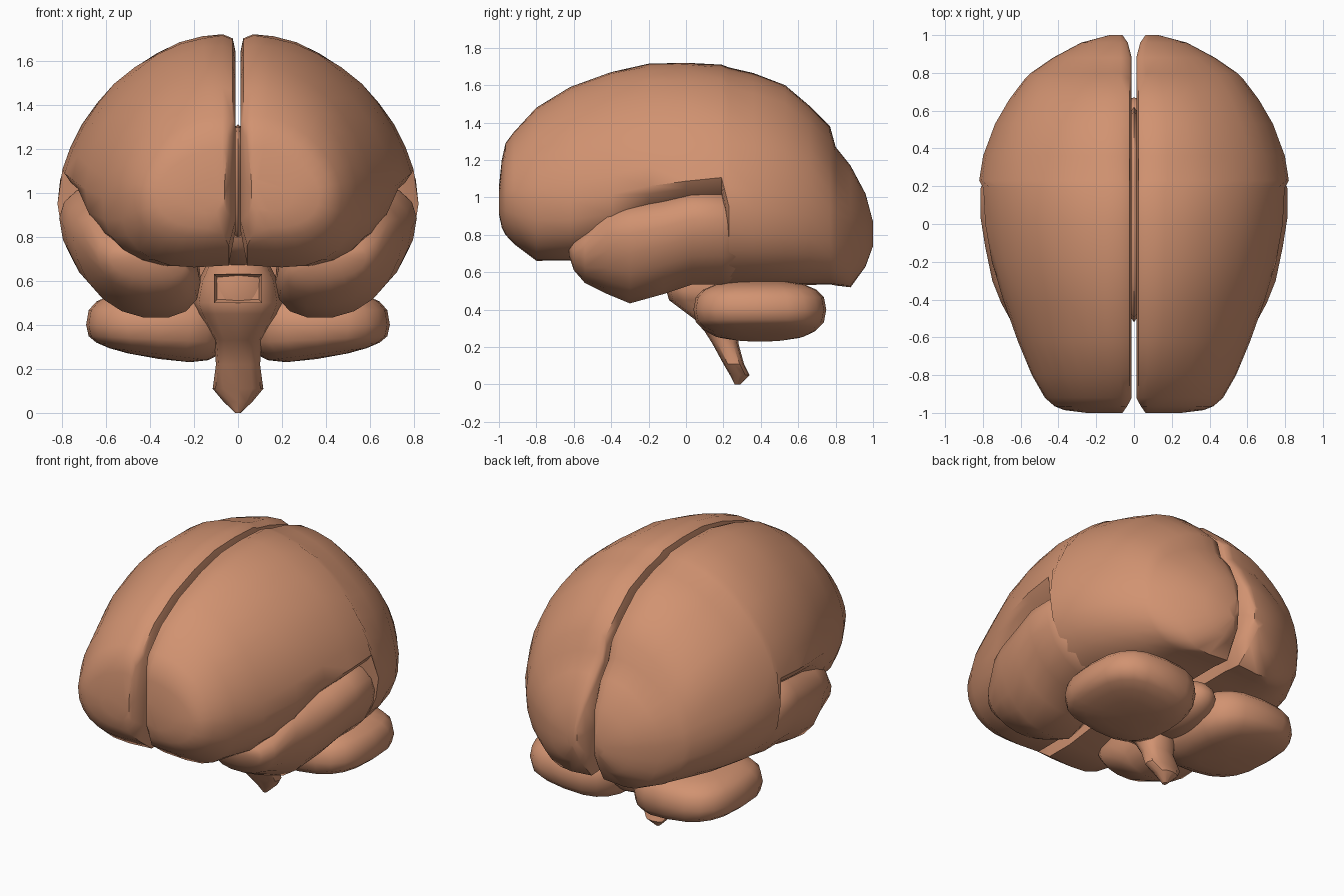
import bpy, bmesh, math
from mathutils import Vector, noise

if "Cube" in bpy.data.objects:
    bpy.data.objects.remove(bpy.data.objects["Cube"])

tissue = bpy.data.materials.new("brain_tissue")
tissue.diffuse_color = (0.64, 0.29, 0.165, 1)
tissue.use_nodes = True
tissue.node_tree.nodes["Principled BSDF"].inputs["Base Color"].default_value = tissue.diffuse_color


def finish(name, bm, mirror=False, angle=40):
    bmesh.ops.recalc_face_normals(bm, faces=bm.faces)
    me = bpy.data.meshes.new(name)
    bm.to_mesh(me)
    bm.free()
    me.materials.append(tissue)
    ob = bpy.data.objects.new(name, me)
    bpy.context.collection.objects.link(ob)
    bpy.ops.object.select_all(action='DESELECT')
    ob.select_set(True)
    bpy.context.view_layer.objects.active = ob
    bpy.ops.object.shade_smooth_by_angle(angle=math.radians(angle))
    if mirror:
        m = ob.modifiers.new("mirror", 'MIRROR')
        m.use_mirror_merge = False
    return ob


def loft(name, rings, mirror=False, angle=40, bumps=0):
    bm = bmesh.new()
    vs = [[bm.verts.new(p) for p in r] for r in rings]
    n = len(vs[0])
    for a, b in zip(vs, vs[1:]):
        for i in range(n):
            j = (i + 1) % n
            bm.faces.new((a[i], a[j], b[j], b[i]))
    bm.faces.new(vs[0])
    bm.faces.new(vs[-1])
    if bumps:  # gentle swelling of the outer folds
        for v in bm.verts:
            if v.co.x > 0.15 and abs(v.co.y) < 0.93:
                out = Vector((v.co.x, 0, v.co.z - 0.9)).normalized()
                v.co += out * bumps * noise.noise(v.co * 4.5)
    return finish(name, bm, mirror, angle)


def spow(v, e):
    return math.copysign(abs(v) ** e, v)


# Cerebral hemisphere: slices with a flat inner wall and a rounded outer side
# (y, top z, width, z of widest point, z of outer lip, bottom z, x of lower edge)
slices = [
    (-1.00, 1.06, 0.25, 0.98, 0.98, 0.91, 0.10),
    (-0.985, 1.20, 0.37, 0.99, 0.99, 0.84, 0.14),
    (-0.965, 1.29, 0.42, 0.99, 0.99, 0.80, 0.16),
    (-0.92, 1.35, 0.47, 0.99, 0.99, 0.75, 0.18),
    (-0.80, 1.48, 0.54, 0.98, 0.98, 0.66, 0.20),
    (-0.62, 1.59, 0.62, 0.98, 0.98, 0.66, 0.20),
    (-0.40, 1.67, 0.70, 0.97, 1.03, 0.69, 0.20),
    (-0.20, 1.715, 0.765, 0.97, 1.08, 0.74, 0.22),
    (0.00, 1.72, 0.805, 0.96, 1.11, 0.78, 0.22),
    (0.19, 1.71, 0.82, 0.96, 1.13, 0.80, 0.22),
    (0.23, 1.695, 0.82, 0.95, 0.95, 0.53, 0.30),
    (0.36, 1.665, 0.80, 0.93, 0.93, 0.53, 0.30),
    (0.53, 1.60, 0.735, 0.92, 0.92, 0.53, 0.28),
    (0.66, 1.49, 0.66, 0.90, 0.90, 0.53, 0.25),
    (0.77, 1.38, 0.58, 0.87, 0.87, 0.53, 0.22),
    (0.80, 1.27, 0.55, 0.86, 0.86, 0.525, 0.22),
    (0.88, 1.17, 0.43, 0.84, 0.84, 0.52, 0.18),
    (0.96, 1.02, 0.28, 0.82, 0.82, 0.63, 0.13),
    (1.00, 0.87, 0.13, 0.80, 0.80, 0.74, 0.09),
]
rings = []
for y, zt, w, zc, zf, zb, xb in slices:
    xi = 0.012 + max(0, abs(y) - 0.93) * 0.7   # inner wall opens at both ends
    ring = [(xi + 0.03, y, zb + 0.01), (xi, y, zb + (zt - zb) * 0.2),
            (xi, y, (zt + zb) / 2), (xi, y, zt - (zt - zb) * 0.08),
            (xi + 0.012, y, zt - (zt - zb) * 0.02)]
    start = math.asin((zf - zc) / (zt - zc))
    for i in range(10):
        a = math.pi / 2 + (start - math.pi / 2) * i / 9
        ring.append((0.07 + (w - 0.07) * spow(max(0, math.cos(a)), 1.1), y,
                     zc + (zt - zc) * math.sin(a) ** 1.1 if a > 0 else zc))
    xf, _, zl = ring[-1]
    e = 1.5 if zf > zc + 0.08 else 0.85
    for i in range(1, 7):
        a = math.pi / 2 * i / 6
        ring.append((xb + (xf - xb) * spow(math.cos(a), e), y,
                     zl - (zl - zb) * spow(math.sin(a), e)))
    rings.append(ring)
loft("cerebral_hemisphere", rings, True, 45, 0.01)

# Temporal lobe: leaning oval slices (y, centre x, centre z, half width, half height)
temporal = [
    (-0.625, 0.42, 0.71, 0.06, 0.025),
    (-0.60, 0.41, 0.69, 0.17, 0.08),
    (-0.54, 0.42, 0.68, 0.21, 0.14),
    (-0.42, 0.44, 0.715, 0.245, 0.235),
    (-0.30, 0.46, 0.70, 0.27, 0.27),
    (-0.12, 0.48, 0.74, 0.29, 0.26),
    (0.03, 0.495, 0.785, 0.30, 0.255),
    (0.19, 0.50, 0.785, 0.295, 0.255),
    (0.27, 0.49, 0.77, 0.275, 0.22),
    (0.36, 0.44, 0.76, 0.18, 0.15),
]
rings = []
for y, cx, cz, rx, rz in temporal:
    ring = []
    for i in range(18):
        a = math.tau * i / 18
        dz = rz * spow(math.sin(a), 0.88)
        ring.append((cx + rx * spow(math.cos(a), 0.88) + 0.33 * dz, y, cz + dz))
    rings.append(ring)
loft("temporal_lobe", rings, True, 45)


def blob(name, centre, radii, power=1.0, mirror=False, lift=0):
    bm = bmesh.new()
    bmesh.ops.create_uvsphere(bm, u_segments=20, v_segments=10, radius=1)
    for v in bm.verts:
        low = max(0, -v.co.z)
        x, y, z = [c + r * spow(k, power) for c, r, k in zip(centre, radii, v.co)]
        v.co = (x, y, z + lift * low * (x - centre[0]))   # underside rises outward
    return finish(name, bm, mirror)


# Cerebellum: two lobes and the ridge between them
blob("cerebellum_lobe", (0.36, 0.395, 0.40), (0.33, 0.355, 0.155), 0.72, True, 0.15)
blob("cerebellum_ridge", (0, 0.40, 0.43), (0.16, 0.27, 0.14))

# Core joining the hemispheres
blob("central_core", (0, 0.05, 0.80), (0.22, 0.42, 0.14))
blob("connecting_band", (0, 0.05, 1.02), (0.04, 0.57, 0.29), 0.8)

# Brainstem: slices from the top down (z, front y, back y, half width)
stem = [
    (0.68, -0.11, 0.30, 0.14),
    (0.60, -0.12, 0.32, 0.18),
    (0.50, -0.105, 0.32, 0.20),
    (0.45, -0.09, 0.31, 0.18),
    (0.33, 0.07, 0.29, 0.11),
    (0.22, 0.14, 0.28, 0.10),
    (0.11, 0.20, 0.31, 0.115),
    (0.05, 0.235, 0.34, 0.065),
    (0.00, 0.26, 0.29, 0.012),
]
rings = []
for z, y0, y1, w in stem:
    rings.append([(w * spow(math.cos(math.tau * i / 12), 0.8),
                   (y0 + y1) / 2 + (y1 - y0) / 2 * spow(math.sin(math.tau * i / 12), 0.8), z)
                  for i in range(12)])
loft("brainstem", rings)

# Hollow block on the front of the brainstem
bm = bmesh.new()
bmesh.ops.create_cube(bm, size=1)
for v in bm.verts:
    v.co = Vector((v.co.x * 0.22, v.co.y * 0.12 - 0.07, v.co.z * 0.13 + 0.565))
front = min(bm.faces, key=lambda f: f.calc_center_median().y)
bmesh.ops.inset_region(bm, faces=[front], thickness=0.02)
bmesh.ops.translate(bm, verts=front.verts, vec=(0, 0.035, 0))
finish("nerve_crossing", bm)
